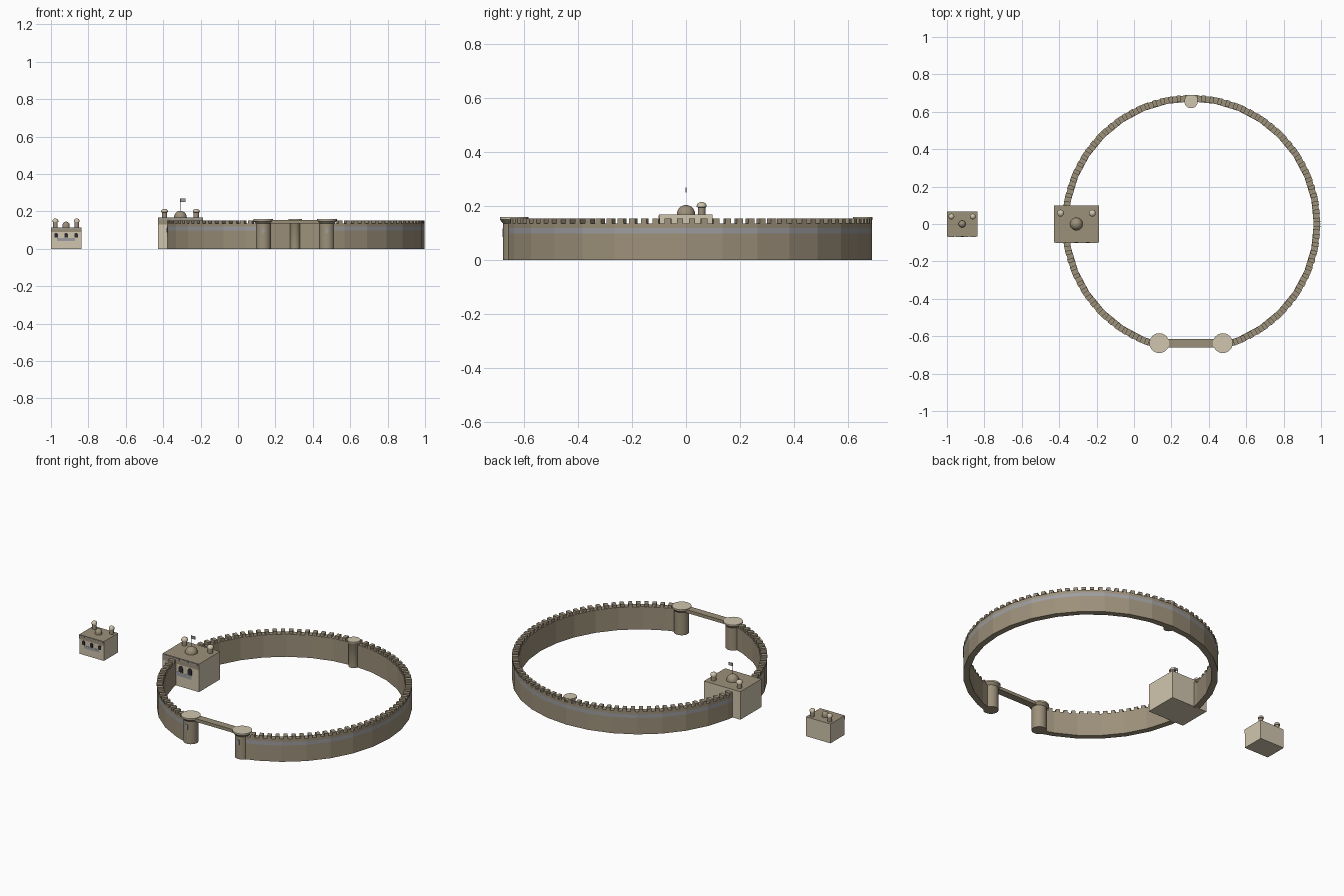
import bpy, bmesh, math
from mathutils import Matrix, Vector

if "Cube" in bpy.data.objects:
    bpy.data.objects.remove(bpy.data.objects["Cube"])


def mat(name, c):
    m = bpy.data.materials.new(name)
    m.diffuse_color = (*c, 1)
    m.use_nodes = True
    m.node_tree.nodes["Principled BSDF"].inputs["Base Color"].default_value = m.diffuse_color
    return m


STONE = mat("brown stone", (0.335, 0.28, 0.195))
SAND = mat("pale sandstone", (0.63, 0.56, 0.42))
SLATE = mat("slate grey", (0.34, 0.335, 0.35))
DARK = mat("dark opening", (0.025, 0.026, 0.033))


def finish(bm, name, mats, smooth=False):
    bmesh.ops.recalc_face_normals(bm, faces=bm.faces)
    me = bpy.data.meshes.new(name)
    bm.to_mesh(me)
    bm.free()
    for m in mats:
        me.materials.append(m)
    ob = bpy.data.objects.new(name, me)
    bpy.context.collection.objects.link(ob)
    if smooth:
        bpy.ops.object.select_all(action='DESELECT')
        ob.select_set(True)
        bpy.context.view_layer.objects.active = ob
        bpy.ops.object.shade_smooth_by_angle(angle=math.radians(40))
    return ob


def box(name, lo, hi, m):
    bm = bmesh.new()
    lo, hi = Vector(lo), Vector(hi)
    bmesh.ops.create_cube(bm, size=1, matrix=Matrix.Translation((lo + hi) / 2) @ Matrix.Diagonal((*(hi - lo), 1)))
    return finish(bm, name, [m])


def lathe(name, x, y, profile, mats, pick=None, n=20):
    """Spin a (radius, z) profile round a vertical axis; pick chooses a material by band index."""
    bm = bmesh.new()
    rings = []
    for r, z in profile:
        if r < 1e-6:
            rings.append([bm.verts.new((x, y, z))] * n)
        else:
            rings.append([bm.verts.new((x + r * math.cos(2 * math.pi * i / n),
                                        y + r * math.sin(2 * math.pi * i / n), z)) for i in range(n)])
    for k in range(len(rings) - 1):
        a, b = rings[k], rings[k + 1]
        for i in range(n):
            j = (i + 1) % n
            vs = list(dict.fromkeys((a[i], a[j], b[j], b[i])))
            f = bm.faces.new(vs)
            f.material_index = pick(k) if pick else 0
    return finish(bm, name, mats, True)


def arc_block(bm, cx, r0, r1, a0, a1, z0, z1, band=()):
    """Straight block between two angles of the ring; band = heights of a slate stripe on the outer face."""
    vs = [bm.verts.new((cx + r * math.cos(a), r * math.sin(a), z))
          for z in (z0, z1) for r, a in ((r0, a0), (r1, a0), (r1, a1), (r0, a1))]
    left, right = [vs[1]], [vs[2]]
    for z in band:
        left.append(bm.verts.new((*vs[1].co.xy, z)))
        right.append(bm.verts.new((*vs[2].co.xy, z)))
    left.append(vs[5])
    right.append(vs[6])
    for i in range(len(left) - 1):
        f = bm.faces.new((left[i], right[i], right[i + 1], left[i + 1]))
        f.material_index = 1 if band and i == 1 else 0
    bm.faces.new([vs[0], *left, vs[4]])
    bm.faces.new([vs[3], *right, vs[7]])
    for q in ((0, 1, 2, 3), (4, 5, 6, 7), (3, 0, 4, 7)):
        bm.faces.new([vs[i] for i in q])


# Ring wall: 32-sided, open at the front gate and at the palace
CX, R0, R1 = 0.306, 0.655, 0.69
STEP = 11.25
wall, merlons = bmesh.new(), bmesh.new()
for k in range(-7, 25):
    a, b = k * STEP, (k + 1) * STEP
    for lo, hi in ((-75, 172.5), (187.5, 255)):
        s, e = max(a, lo), min(b, hi)
        if e - s < 0.1:
            continue
        s, e = math.radians(s), math.radians(e)
        arc_block(wall, CX, R0, R1, s, e, 0, 0.135, (0.097, 0.118))
        # three merlons per full wall section
        n = max(1, round(3 * (e - s) / math.radians(STEP)))
        w = (e - s) / n
        for i in range(n):
            arc_block(merlons, CX, R0, R1, s + w * (i + 0.25), s + w * (i + 0.75), 0.135, 0.152)
finish(wall, "ring_wall", [STONE, SLATE])
finish(merlons, "wall_battlements", [STONE])


# Round towers with flared flat caps
def tower(name, x, y, rb, rc):
    lathe(name, x, y, [(0, 0), (rb, 0), (rb, 0.135), (rc, 0.149), (rc, 0.158), (0, 0.158)],
          [STONE, SAND], lambda k: 1 if k >= 3 else 0, 24)


GATE_Y = -0.637
for side, nm in ((-1, "left"), (1, "right")):
    tx = 0.305 + side * 0.17
    tower("gate_tower_" + nm, tx, GATE_Y, 0.041, 0.053)
    # small slate plates on the front of each gate tower
    box("gate_tower_panel_" + nm, (tx - 0.008, GATE_Y - 0.043, 0.085), (tx + 0.008, GATE_Y - 0.038, 0.115), SLATE)
tower("back_tower", 0.305, 0.655, 0.028, 0.036)
box("gate_bridge", (0.16, GATE_Y - 0.022, 0.136), (0.45, GATE_Y + 0.022, 0.155), STONE)


# Arched plate for windows on a front wall
def arch(name, x, y, z, w, h, depth, m):
    bm = bmesh.new()
    pts = [(-w / 2, 0), (w / 2, 0)] + [(w / 2 * math.cos(t * math.pi / 6), h - w / 2 + w / 2 * math.sin(t * math.pi / 6))
                                      for t in range(7)]
    f = bm.faces.new([bm.verts.new((x + px, y, z + pz)) for px, pz in pts])
    ex = bmesh.ops.extrude_face_region(bm, geom=[f])
    bmesh.ops.translate(bm, vec=(0, -depth, 0), verts=[v for v in ex["geom"] if isinstance(v, bmesh.types.BMVert)])
    finish(bm, name, [m])


# Flat-roofed building with two rear turrets, dome and front windows
def building(name, x, hx, hy, h, tx, ty, tr, dome_r, dome_z, spread):
    s = h / 0.115
    bm = bmesh.new()
    bmesh.ops.create_cube(bm, size=1, matrix=Matrix.Translation((x, 0, h / 2)) @ Matrix.Diagonal((2 * hx, 2 * hy, h, 1)))
    for f in bm.faces:
        f.normal_update()
        f.material_index = 1 if f.normal.z > 0.5 else 0
    finish(bm, name + "_block", [SAND, STONE])
    # brown upper front, slate band and edge dashes
    box(name + "_front_upper", (x - hx, -hy - 0.001, h * 0.78), (x + hx, -hy, h), STONE)
    box(name + "_front_band", (x - hx * 0.6, -hy - 0.001, h * 0.36), (x + hx * 0.6, -hy, h * 0.5), SLATE)
    for i in range(4):
        dx = x + hx * (-0.75 + 0.5 * i)
        box(f"{name}_eave_{i}", (dx - hx * 0.17, -hy - 0.003, h * 0.93), (dx + hx * 0.17, -hy, h * 0.98), SLATE)
    for i in (-1, 0, 1):
        arch(f"{name}_window_{i + 1}", x + i * hx * spread, -hy, h * 0.52, 0.018 * s, 0.026 * s, 0.0025, DARK)
    # turrets with rounded heads
    for side, nm in ((-1, "left"), (1, "right")):
        b = tr * 0.78
        z = h + 0.027
        prof = [(0, h - 0.002), (b, h - 0.002), (b, z), (tr, z + 0.002)]
        prof += [(tr * math.cos(t), z + 0.006 + 0.014 * math.sin(t)) for t in (0, 0.4, 0.8, 1.2)] + [(0, z + 0.020)]
        lathe(f"{name}_turret_{nm}", x + side * tx, ty, prof, [STONE, SAND], lambda k: 1 if k > 2 else 0, 16)
    # dome
    prof = [(dome_r, h - 0.002)] + [(dome_r * math.cos(t * math.pi / 12), dome_z + dome_r * math.sin(t * math.pi / 12))
                                   for t in range(6)] + [(0, dome_z + dome_r)]
    lathe(name + "_dome", x, 0, prof, [STONE], None, 20)


building("house", -0.919, 0.081, 0.067, 0.115, 0.057, 0.04, 0.0155, 0.019, 0.126, 0.66)
building("palace", -0.308, 0.12, 0.099, 0.167, 0.085, 0.058, 0.0185, 0.034, 0.169, 0.5)

# Flag on the palace dome
lathe("flag_pole", -0.308, 0, [(0.001, 0.195), (0.001, 0.27), (0, 0.27)], [SLATE], None, 6)
box("flag", (-0.308, -0.001, 0.25), (-0.282, 0.001, 0.268), SLATE)
